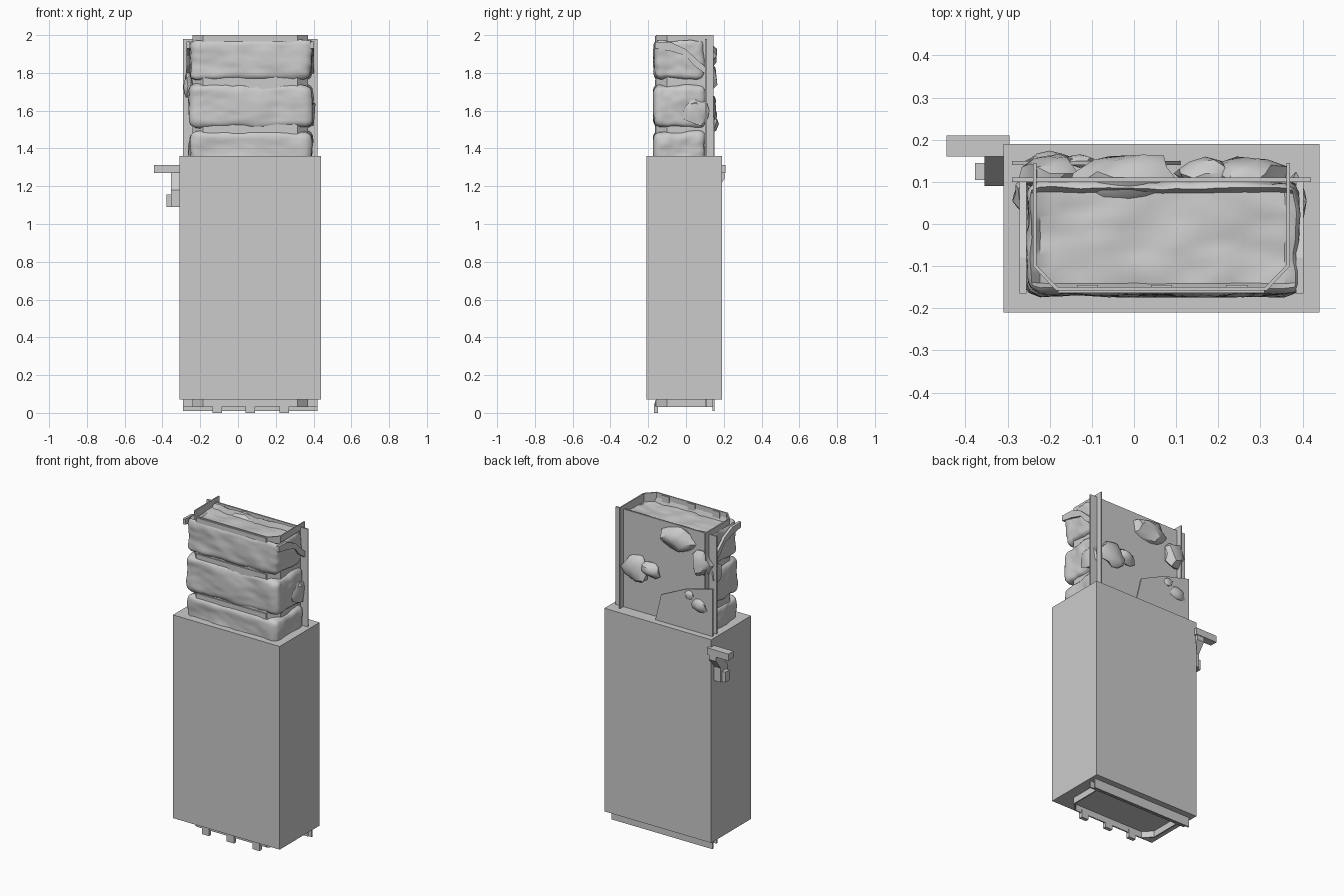
import bpy, bmesh, math
from mathutils import Vector, noise

old = bpy.data.objects.get("Cube")
if old:
    bpy.data.objects.remove(old, do_unlink=True)

grey = bpy.data.materials.new("plain_grey")
grey.use_nodes = True
grey.diffuse_color = (0.6, 0.6, 0.6, 1)
grey.node_tree.nodes["Principled BSDF"].inputs["Base Color"].default_value = (0.6, 0.6, 0.6, 1)


def finish(name, bm, smooth=None):
    bmesh.ops.recalc_face_normals(bm, faces=bm.faces)
    me = bpy.data.meshes.new(name)
    bm.to_mesh(me)
    bm.free()
    me.materials.append(grey)
    if smooth:
        me.shade_smooth()
        me.set_sharp_from_angle(angle=math.radians(smooth))
    ob = bpy.data.objects.new(name, me)
    bpy.context.collection.objects.link(ob)
    return ob


def box(name, lo, hi):
    bm = bmesh.new()
    bmesh.ops.create_cube(bm, size=1)
    for v in bm.verts:
        v.co = [(a + b) / 2 + c * (b - a) for a, b, c in zip(lo, hi, v.co)]
    return finish(name, bm)


def prism(name, outline, axis, start, end):
    """Extrude a flat outline along x, y or z."""
    def place(p, d):
        q = list(p)
        q.insert(axis, d)
        return q
    bm = bmesh.new()
    face = bm.faces.new([bm.verts.new(place(p, start)) for p in outline])
    move = Vector(place((0, 0), end - start))
    ext = bmesh.ops.extrude_face_region(bm, geom=[face], use_keep_orig=True)
    for v in ext["geom"]:
        if isinstance(v, bmesh.types.BMVert):
            v.co += move
    return finish(name, bm)


def padding(name, z0, z1, dip=0.0):
    """Soft lumpy block wrapped around the tray, with rounded edges."""
    lo, hi, r = Vector((-0.255, -0.168, z0)), Vector((0.39, 0.102, z1)), 0.035
    bm = bmesh.new()
    bmesh.ops.create_cube(bm, size=1)
    bmesh.ops.subdivide_edges(bm, edges=bm.edges[:], cuts=19, use_grid_fill=True)
    for v in bm.verts:
        p = Vector([(a + b) / 2 + c * (b - a) for a, b, c in zip(lo, hi, v.co)])
        core = Vector([min(max(c, a + r), b - r) for a, b, c in zip(lo, hi, p)])
        d = (p - core).normalized()
        q = core + d * r
        q += d * 0.014 * noise.noise(q * 9) + d * 0.006 * noise.noise(q * 25)
        if d.z > 0.9:
            q.z -= dip
        q.y = max(q.y, -0.174)
        v.co = q
    return finish(name, bm, 40)


def chunk(name, centre, size, seed):
    """Irregular broken lump."""
    bm = bmesh.new()
    bmesh.ops.create_icosphere(bm, subdivisions=2, radius=0.5)
    for v in bm.verts:
        k = 1 + 0.45 * noise.noise(v.co * 2.5 + Vector((seed * 3.7, seed, 0)))
        v.co = Vector(centre) + Vector([c * s * k for c, s in zip(v.co, size)])
    return finish(name, bm, 35)


# Large outer case
box("case", (-0.31, -0.21, 0.07), (0.44, 0.19, 1.36))

# Thin tray wall with clipped front corners, open at the back
half = [(0.305, 0.145), (0.305, -0.1), (0.25, -0.158)]
inner = [(0.297, 0.145), (0.297, -0.097), (0.246, -0.15)]
ring = half + [(-x, y) for x, y in half[::-1]] + [(-x, y) for x, y in inner] + inner[::-1]
prism("tray_wall", [(x + 0.065, y) for x, y in ring], 2, 0.03, 2.0)

# Narrow front straps
for i, x in enumerate((-0.11, 0.065, 0.245)):
    box(f"front_strap_{i}", (x - 0.025, -0.17, 0.0), (x + 0.025, -0.147, 0.05))
    box(f"strap_clip_{i}", (x - 0.025, -0.158, 1.94), (x + 0.025, -0.145, 1.995))

# Flat front lip strips that show in the gaps between the pads
for i, z in enumerate((1.5, 1.75, 1.98, 0.05)):
    box(f"gap_band_{i}", (-0.18, -0.164, z - 0.015), (0.31, -0.15, z + 0.015))

# Soft pads
padding("lower_pad", 1.25, 1.49)
padding("middle_pad", 1.512, 1.74)
padding("upper_pad", 1.762, 1.978, 0.035)

# Back wall and the torn outer back panel
box("back_wall", (-0.29, 0.1, 0.03), (0.42, 0.11, 1.98))
prism("torn_back_panel",
      [(-0.29, 0.01), (0.42, 0.01), (0.42, 1.3), (0.12, 1.32), (0.07, 1.53),
       (-0.1, 1.61), (-0.29, 1.66)], 1, 0.14, 0.15)

# Loose torn flaps on both sides
top = [(-0.165, 1.93), (-0.08, 1.915), (0.0, 1.89), (0.04, 1.84), (0.11, 1.79)]
flap = top + [(y, z + 0.035 + 0.012 * (i % 2)) for i, (y, z) in enumerate(top)][::-1]
prism("left_flap", flap, 0, 0.385, 0.402)
prism("right_flap", flap, 0, -0.272, -0.255)

# Broken lumps on the back and sides
lumps = [
    ((-0.02, 0.1, 1.89), (0.26, 0.13, 0.14)),
    ((0.17, 0.12, 1.65), (0.13, 0.07, 0.1)),
    ((0.27, 0.12, 1.63), (0.16, 0.08, 0.17)),
    ((-0.2, 0.12, 1.79), (0.13, 0.09, 0.16)),
    ((-0.13, 0.15, 1.58), (0.07, 0.03, 0.05)),
    ((-0.2, 0.15, 1.53), (0.1, 0.04, 0.08)),
    ((0.385, 0.055, 1.6), (0.05, 0.13, 0.15)),
    ((-0.265, 0.07, 1.73), (0.04, 0.08, 0.14)),
]
for i, (centre, size) in enumerate(lumps):
    chunk(f"lump_{i}", centre, size, i + 1)

# Handle bracket on the right side
box("handle_bar", (-0.445, 0.16, 1.27), (-0.295, 0.21, 1.313))
prism("handle_arm", [(0.09, 1.09), (0.16, 1.09), (0.16, 1.18), (0.205, 1.24),
                     (0.205, 1.272), (0.16, 1.272), (0.09, 1.18)], 0, -0.355, -0.305)
box("handle_foot", (-0.378, 0.105, 1.09), (-0.35, 0.145, 1.155))
